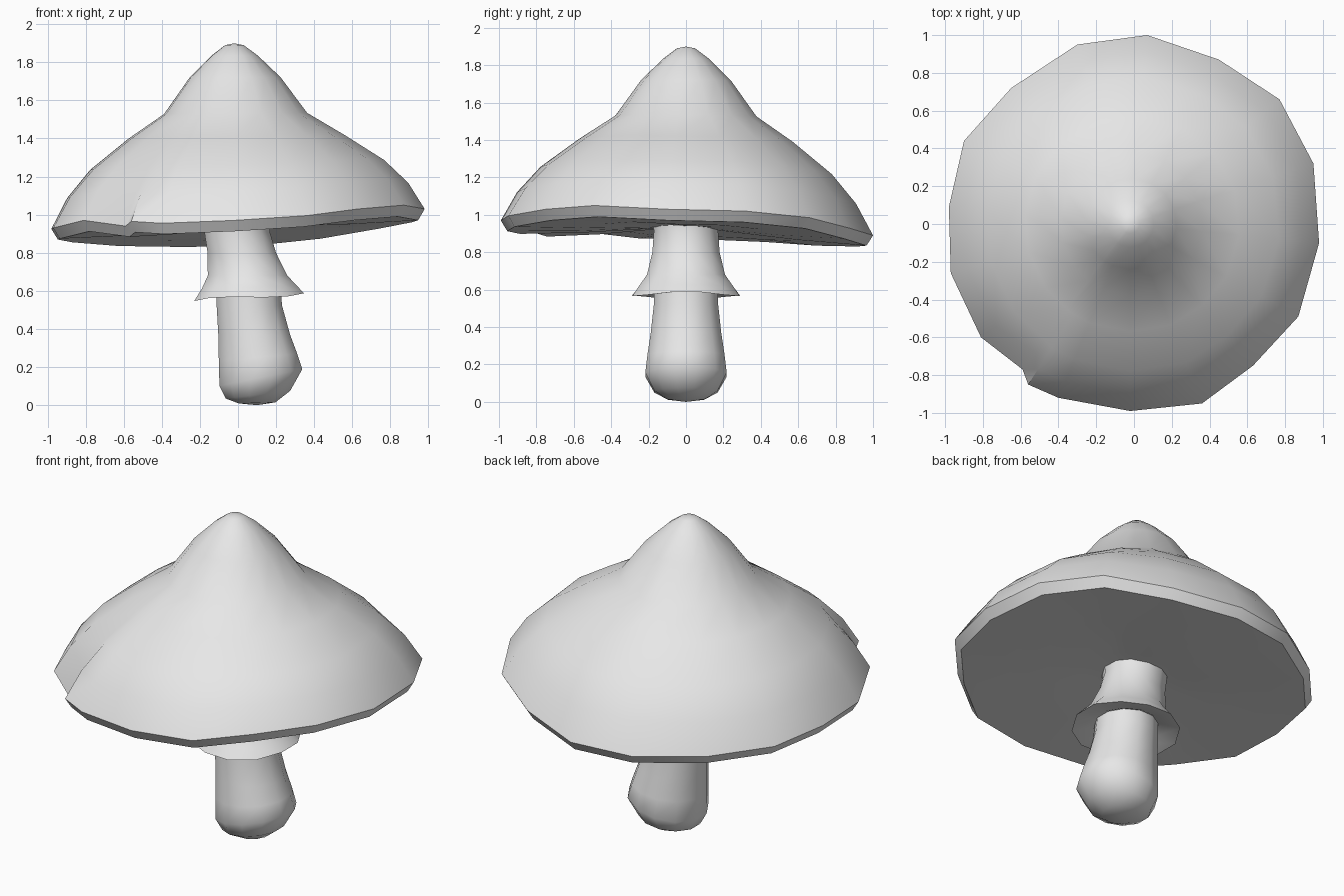
import bpy, bmesh, math

if "Cube" in bpy.data.objects:
    bpy.data.objects.remove(bpy.data.objects["Cube"])

mat = bpy.data.materials.new("plain grey")
mat.diffuse_color = (0.8, 0.8, 0.8, 1)
mat.use_nodes = True
mat.node_tree.nodes["Principled BSDF"].inputs["Base Color"].default_value = mat.diffuse_color


def loft(name, rings, start=None, end=None, angle=45):
    """Skin closed rings of equal length; each end closes to a point or a flat face."""
    bm = bmesh.new()
    vr = [[bm.verts.new(p) for p in r] for r in rings]
    n = len(vr[0])
    for a, b in zip(vr, vr[1:]):
        for i in range(n):
            j = (i + 1) % n
            bm.faces.new((a[i], a[j], b[j], b[i]))
    for ring, tip in ((vr[0], start), (vr[-1], end)):
        if tip:
            t = bm.verts.new(tip)
            for i in range(n):
                bm.faces.new((ring[i], ring[(i + 1) % n], t))
        else:
            bm.faces.new(ring)
    bmesh.ops.recalc_face_normals(bm, faces=bm.faces)
    me = bpy.data.meshes.new(name)
    bm.to_mesh(me)
    bm.free()
    me.materials.append(mat)
    ob = bpy.data.objects.new(name, me)
    bpy.context.collection.objects.link(ob)
    bpy.ops.object.select_all(action='DESELECT')
    ob.select_set(True)
    bpy.context.view_layer.objects.active = ob
    bpy.ops.object.shade_smooth_by_angle(angle=math.radians(angle))
    return ob


# Cap: irregular tilted rim with a small fold at the front left
RIM = [(0.07, 1.0, 0.89), (0.45, 0.87, 0.93), (0.77, 0.66, 0.985), (0.95, 0.32, 1.02),
       (0.98, -0.10, 1.03), (0.87, -0.49, 1.05), (0.63, -0.75, 1.03), (0.36, -0.95, 0.995),
       (-0.02, -0.99, 0.97), (-0.40, -0.92, 0.955), (-0.56, -0.85, 0.965), (-0.59, -0.77, 0.94),
       (-0.81, -0.60, 0.97), (-0.97, -0.26, 0.93), (-0.98, 0.09, 0.925), (-0.90, 0.44, 0.91),
       (-0.65, 0.72, 0.89), (-0.30, 0.95, 0.885)]


def cap_ring(f, z):
    pts = []
    for x, y, rz in RIM:
        r = math.hypot(x, y)
        w = f ** 4                          # rim irregularity fades toward the peak
        k = f * (0.98 * (1 - w) + r * w) / r
        pts.append((x * k - 0.02 * (1 - f), y * k, z + (rz - 0.955) * f ** 3))
    return pts


def under_ring(f, drop, rise):
    # underside follows the rim, flattening upward toward the stem
    return [(x * f, y * f, (rz - drop) * f + rise * (1 - f)) for x, y, rz in RIM]


top = [(0.05, 1.89), (0.125, 1.835), (0.245, 1.72), (0.385, 1.53), (0.58, 1.405),
       (0.79, 1.25), (0.915, 1.11), (1.0, 0.955)]
rings = [cap_ring(f, z) for f, z in top]
rings += [under_ring(0.965, 0.058, 0.93), under_ring(0.6, 0.06, 0.92), under_ring(0.25, 0.05, 0.93)]
loft("cap", rings, start=(-0.02, 0, 1.9), end=(0, 0, 0.94), angle=40)


# Stem parts: rings given as centre x, radius, z, sideways slope, ripple
def stem_ring(cx, r, z, slope=0, ripple=0, n=12):
    out = []
    for i in range(n):
        a = 2 * math.pi * (i + 0.5) / n
        out.append((cx + r * math.cos(a), r * math.sin(a),
                    z + slope * r * math.cos(a) + ripple * math.cos(3 * a)))
    return out


# Lower stem with a lopsided rounded bulb
loft("stem", [stem_ring(*r) for r in [
    (0.10, 0.10, 0.012, 0.03), (0.105, 0.175, 0.055, 0.12), (0.12, 0.225, 0.145, 0.2),
    (0.105, 0.213, 0.25, 0.1), (0.085, 0.195, 0.37), (0.06, 0.178, 0.52), (0.05, 0.172, 0.68)]],
    start=(0.10, 0, 0.0), angle=50)

# Upper stem flaring into a ragged skirt, turned under at the bottom
loft("skirt", [stem_ring(*r) for r in [
    (-0.005, 0.18, 0.96), (-0.005, 0.178, 0.91), (0.02, 0.186, 0.80), (0.05, 0.216, 0.68),
    (0.06, 0.258, 0.62, 0.03), (0.058, 0.298, 0.567, 0.05, 0.008),
    (0.055, 0.20, 0.585, 0.02), (0.05, 0.15, 0.61)]], angle=50)
